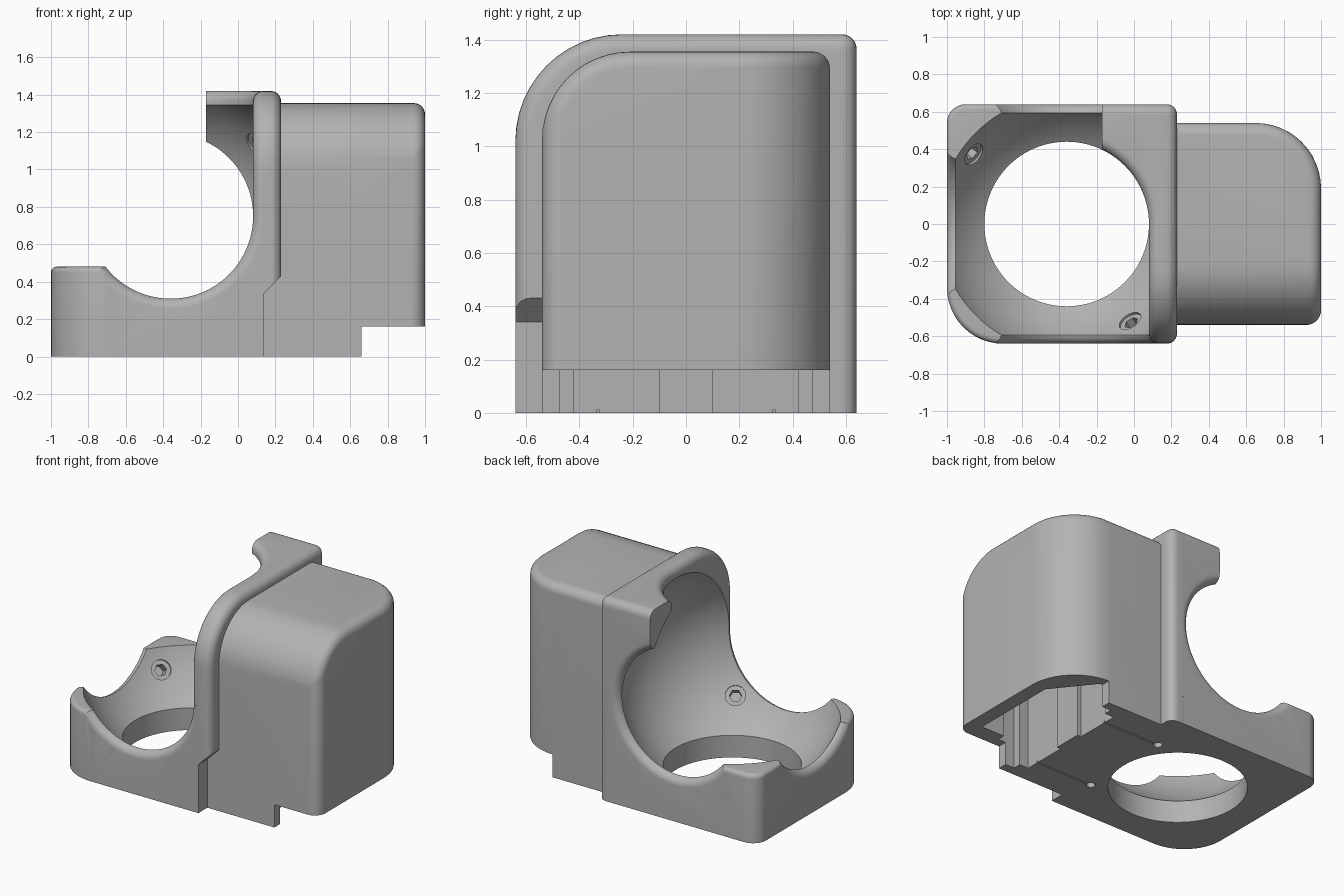
import bpy, bmesh, math
from mathutils import Vector

cube = bpy.data.objects.get("Cube")
if cube:
    bpy.data.objects.remove(cube, do_unlink=True)

grey = bpy.data.materials.new("plain grey")
grey.use_nodes = True
grey.diffuse_color = (0.45, 0.45, 0.45, 1)
grey.node_tree.nodes["Principled BSDF"].inputs["Base Color"].default_value = (0.45, 0.45, 0.45, 1)

CENTRE = Vector((-0.36, 0, 0.75))
BALL, HOLE, FILLET = 0.74, 0.44, 0.055


def add_object(name, bm):
    bmesh.ops.recalc_face_normals(bm, faces=bm.faces[:])
    mesh = bpy.data.meshes.new(name)
    bm.to_mesh(mesh)
    bm.free()
    mesh.materials.append(grey)
    obj = bpy.data.objects.new(name, mesh)
    bpy.context.collection.objects.link(obj)
    return obj


def rounded(corners, steps=12):
    """Outline from (u, v, radius) corners, all right angled where rounded."""
    out = []
    for i, (u, v, r) in enumerate(corners):
        p = Vector((u, v))
        if r == 0:
            out.append(p)
            continue
        a = (Vector(corners[i - 1][:2]) - p).normalized()
        b = (Vector(corners[(i + 1) % len(corners)][:2]) - p).normalized()
        for k in range(steps + 1):
            t = k / steps * math.pi / 2
            out.append(p + r * (a * (1 - math.sin(t)) + b * (1 - math.cos(t))))
    return out


def prism(name, outline, axis, lo, hi, bevel=0, rule=None):
    """Extrude an outline along an axis, and round the edges chosen by rule."""
    def place(p, h):
        return {"x": (h, p[0], p[1]), "y": (p[0], h, p[1]), "z": (p[0], p[1], h)}[axis]
    bm = bmesh.new()
    ends = [[bm.verts.new(place(p, h)) for p in outline] for h in (lo, hi)]
    for ring in ends:
        bm.faces.new(ring)
    n = len(outline)
    for i in range(n):
        j = (i + 1) % n
        bm.faces.new((ends[0][i], ends[0][j], ends[1][j], ends[1][i]))
    bmesh.ops.recalc_face_normals(bm, faces=bm.faces[:])
    if bevel:
        edges = [e for e in bm.edges if rule((e.verts[0].co + e.verts[1].co) / 2, e)]
        bmesh.ops.bevel(bm, geom=edges, offset=bevel, segments=6, profile=0.5, affect="EDGES")
    return add_object(name, bm)


def lathe(name, profile, origin, direction, sides=96):
    """Closed turned solid from (radius, height) pairs."""
    turn = Vector(direction).to_track_quat("Z", "Y")
    bm = bmesh.new()
    rings = []
    for r, h in profile:
        rings.append([bm.verts.new(origin + turn @ Vector((
            r * math.cos(2 * math.pi * k / sides), r * math.sin(2 * math.pi * k / sides), h)))
            for k in range(sides)])
    bm.faces.new(rings[0])
    bm.faces.new(rings[-1])
    for a, b in zip(rings, rings[1:]):
        for k in range(sides):
            m = (k + 1) % sides
            bm.faces.new((a[k], a[m], b[m], b[k]))
    return add_object(name, bm)


def combine(target, tool, operation):
    mod = target.modifiers.new("combine", "BOOLEAN")
    mod.operation, mod.solver, mod.object = operation, "EXACT", tool
    bpy.context.view_layer.objects.active = target
    bpy.ops.object.modifier_apply(modifier=mod.name)
    bpy.data.objects.remove(tool, do_unlink=True)


def near(a, b):
    return abs(a - b) < 1e-4


# Rear housing: rounded plan crossed with a rounded side profile
housing = prism("housing_body", rounded([(0.15, -0.54, 0), (1, -0.54, 0.08), (1, 0.54, 0.35), (0.15, 0.54, 0)]),
                "z", 0, 1.355, 0.06, lambda m, e: near(m.z, 1.355) and m.x > 0.16)
side = prism("housing_side", rounded([(-0.54, -0.1, 0), (0.54, -0.1, 0), (0.54, 1.355, 0.065), (-0.54, 1.355, 0.33)]),
             "x", 0.1, 1, 0.06, lambda m, e: near(m.x, 1) and m.z > 0)
combine(housing, side, "INTERSECT")

# Step under the housing
combine(housing, prism("step", [(0.66, -0.1), (1.2, -0.1), (1.2, 0.16), (0.66, 0.16)], "y", -1, 1), "DIFFERENCE")

# Collar plate with a large rounded shoulder
collar = prism("ball_housing", rounded([(-0.64, 0, 0), (0.64, 0, 0), (0.64, 1.42, 0.065), (-0.64, 1.42, 0.4)]),
               "x", 0.08, 0.23, FILLET, lambda m, e: m.z > 0.01 and (near(m.x, 0.08) or near(m.x, 0.23)))

# Relief at the foot of the collar
combine(collar, prism("relief", [(0.14, -0.1), (0.14, 0.34), (0.23, 0.43), (0.4, 0.43), (0.4, -0.1)],
                      "y", -0.8, -0.54), "DIFFERENCE")

# Base tray, middle wall and upper rear claw
tray = prism("tray", rounded([(-1, -0.64, 0.3), (0.13, -0.64, 0), (0.13, 0.64, 0), (-1, 0.64, 0.1)]),
             "z", 0, 0.48, 0.03, lambda m, e: near(m.z, 0.48) and m.x < 0.12)
wall = prism("wall", [(-0.1, -0.64), (0.135, -0.64), (0.135, 0.64), (-0.1, 0.64)], "z", 0.2, 0.75)


def claw_edge(m, e):
    return m.y > 0.01 and m.z > 0.41 and near(m.y, 0.64) + near(m.z, 1.42) + near(m.x, 0.23) > 1


claw = prism("claw", [(0, 0.4), (0.64, 0.4), (0.64, 1.42), (0, 1.42)], "x", -0.17, 0.23, FILLET, claw_edge)
for part in (tray, wall, claw, housing):
    combine(collar, part, "UNION")

# Ball cavity
bm = bmesh.new()
bmesh.ops.create_uvsphere(bm, u_segments=96, v_segments=48, radius=BALL)
bmesh.ops.translate(bm, verts=bm.verts[:], vec=CENTRE)
combine(collar, add_object("cavity", bm), "DIFFERENCE")

# Openings with softened rims, then the plain opening in the floor
for direction, reach in (((0, -1, 0), 0.64), ((0, 1, 0), 0.64), ((-1, 0, 0), 0.64), ((0, 0, 1), 0.67)):
    profile = [(HOLE, 0.2)]
    for k in range(9):
        t = k / 8 * math.pi / 2
        profile.append((HOLE + FILLET * (1 - math.cos(t)), reach - FILLET * (1 - math.sin(t))))
    profile.append((HOLE + FILLET, reach + 0.3))
    combine(collar, lathe("opening", profile, CENTRE, direction), "DIFFERENCE")
combine(collar, lathe("floor_opening", [(HOLE, 0.2), (HOLE, 1)], CENTRE, (0, 0, -1)), "DIFFERENCE")

# Stepped pocket open to the underside
pocket = [(0.52, -0.42), (0.52, -0.1), (0.55, -0.1), (0.55, 0.1), (0.52, 0.1), (0.52, 0.42), (0.59, 0.42),
          (0.59, 0.475), (0.68, 0.475), (0.9, 0.2), (0.9, -0.42), (0.72, -0.42), (0.72, -0.475),
          (0.59, -0.475), (0.59, -0.42)]
combine(collar, prism("pocket", pocket, "z", -0.1, 1.2), "DIFFERENCE")

# Pin holes and hairline grooves in the underside
for y in (-0.33, 0.33):
    combine(collar, lathe("pin_hole", [(0.028, -0.1), (0.028, 0.12)], Vector((0.08, y, 0)), (0, 0, 1), 24), "DIFFERENCE")
    groove = [(0.08, y - 0.004), (0.7, y - 0.004), (0.7, y + 0.004), (0.08, y + 0.004)]
    combine(collar, prism("groove", groove, "z", -0.1, 0.012), "DIFFERENCE")

# Three round seats with hexagonal sockets in the cavity
for d in ((-0.5, 0.375, -0.4), (0.34, -0.52, -0.4), (0.46, 0.43, 0.39)):
    for radius, depth, sides in ((0.065, 0.75, 32), (0.04, 0.84, 6)):
        combine(collar, lathe("socket", [(radius, 0.6), (radius, depth)], CENTRE, d, sides), "DIFFERENCE")

bpy.ops.object.select_all(action="DESELECT")
collar.select_set(True)
bpy.context.view_layer.objects.active = collar
bpy.ops.object.shade_smooth_by_angle(angle=math.radians(25))
